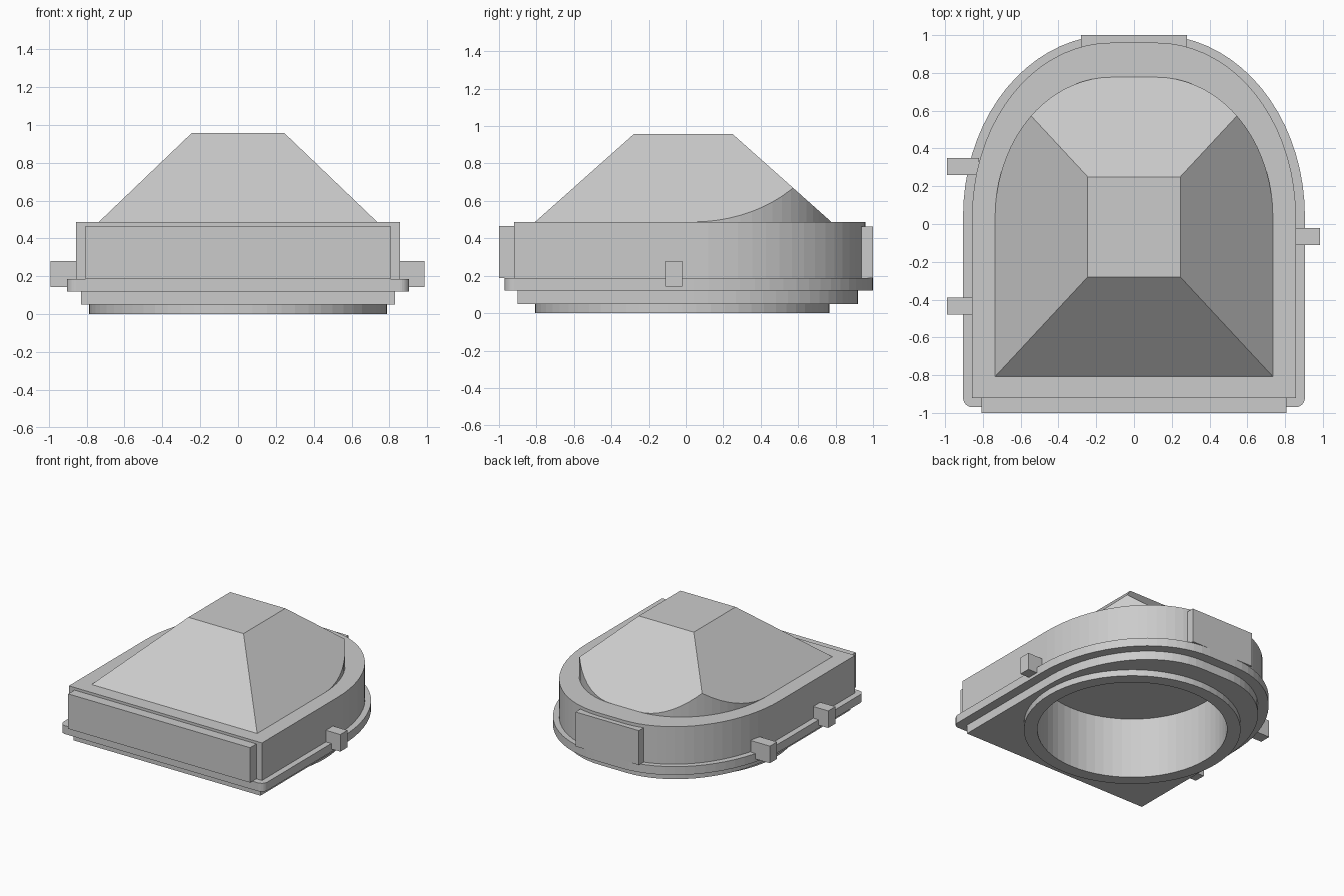
import bpy, bmesh
from math import sin, cos, pi

if "Cube" in bpy.data.objects:
    bpy.data.objects.remove(bpy.data.objects["Cube"])


def finish(name, bm):
    bmesh.ops.recalc_face_normals(bm, faces=bm.faces)
    mesh = bpy.data.meshes.new(name)
    bm.to_mesh(mesh)
    bm.free()
    ob = bpy.data.objects.new(name, mesh)
    bpy.context.collection.objects.link(ob)
    return ob


def prism(name, pts, z0, z1):
    bm = bmesh.new()
    face = bm.faces.new([bm.verts.new((x, y, z0)) for x, y in pts])
    top = bmesh.ops.extrude_face_region(bm, geom=[face])["geom"]
    bmesh.ops.translate(bm, vec=(0, 0, z1 - z0),
                        verts=[v for v in top if isinstance(v, bmesh.types.BMVert)])
    return finish(name, bm)


def box(name, x0, x1, y0, y1, z0, z1):
    return prism(name, [(x0, y0), (x1, y0), (x1, y1), (x0, y1)], z0, z1)


def arch(hw, front, back, corner=0.0, n=18, flat=0.12, start=0.04):
    """Outline with straight front and sides and a rounded back."""
    right = [(flat + (hw - flat) * cos(a), start + (back - start) * sin(a))
             for a in (i * pi / 2 / n for i in range(n + 1))]
    if corner:
        arc = [(hw - corner + corner * sin(a), front + corner - corner * cos(a))
               for a in (i * pi / 12 for i in range(7))]
    else:
        arc = [(hw, front)]
    right = arc + right
    return right + [(-x, y) for x, y in reversed(right)]


def circle(r, cy, n=64):
    return [(r * cos(2 * pi * i / n), cy + r * sin(2 * pi * i / n)) for i in range(n)]


def boolean(ob, cutter, operation):
    m = ob.modifiers.new("cut", 'BOOLEAN')
    m.operation, m.object, m.solver = operation, cutter, 'EXACT'
    bpy.context.view_layer.objects.active = ob
    bpy.ops.object.modifier_apply(modifier=m.name)


# Stacked body layers, bored through by a round opening
layers = [
    prism("bottom_ring", circle(0.788, -0.02), 0, 0.05),
    prism("lower_plate", arch(0.83, -0.90, 0.92), 0.05, 0.12),
    prism("flange", arch(0.905, -0.97, 1.0, corner=0.05), 0.12, 0.187),
    prism("body_wall", arch(0.857, -0.92, 0.96), 0.187, 0.488),
]
bore = prism("bore_cutter", circle(0.69, -0.02), -0.2, 0.7)
for layer in layers:
    boolean(layer, bore, 'DIFFERENCE')

# Hipped roof, trimmed to the rounded back outline
bm = bmesh.new()
low = [bm.verts.new((x, y, 0.488)) for x, y in
       [(-.735, -.807), (.735, -.807), (.735, .777), (-.735, .777)]]
high = [bm.verts.new((x, y, 0.957)) for x, y in
        [(-.245, -.28), (.245, -.28), (.245, .25), (-.245, .25)]]
bm.faces.new(low)
bm.faces.new(high)
for i in range(4):
    j = (i + 1) % 4
    bm.faces.new([low[i], low[j], high[j], high[i]])
roof = finish("hipped_roof", bm)
trim = prism("roof_trim", arch(0.7352, -0.9, 0.7772), 0.3, 1.2)
boolean(roof, trim, 'INTERSECT')

for helper in (bore, trim):
    bpy.data.objects.remove(helper)

# Front and back panels
box("front_panel", -0.807, 0.807, -1.0, -0.91, 0.187, 0.467)
box("back_panel", -0.28, 0.28, 0.92, 1.0, 0.187, 0.463)

# Side lugs
box("left_lug_back", -0.99, -0.82, 0.26, 0.35, 0.143, 0.28)
box("left_lug_front", -0.99, -0.85, -0.48, -0.39, 0.143, 0.28)
box("right_lug", 0.85, 0.985, -0.11, -0.02, 0.143, 0.28)
